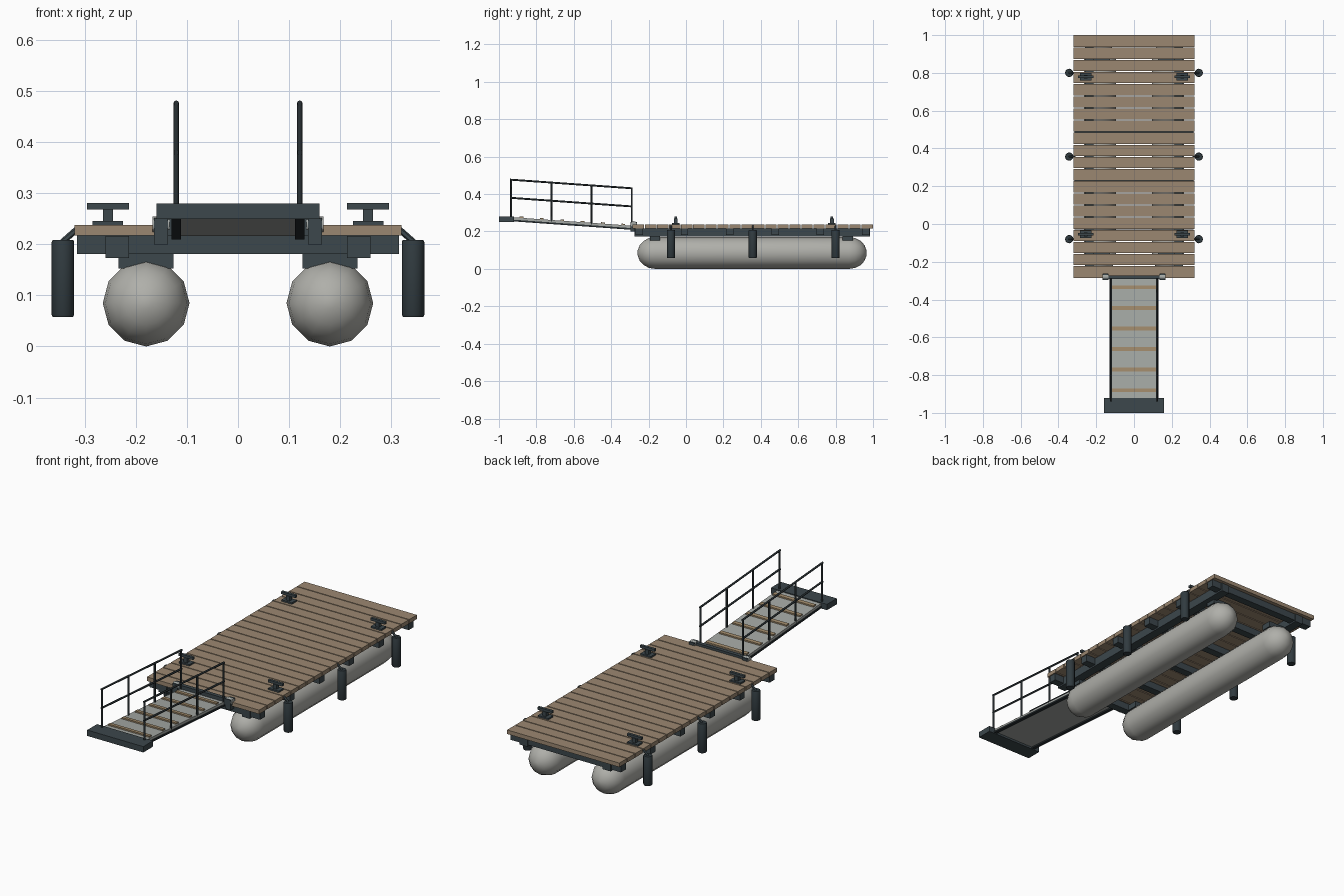
import bpy, bmesh, math
from mathutils import Vector

if "Cube" in bpy.data.objects:
    bpy.data.objects.remove(bpy.data.objects["Cube"])


def material(name, rgb):
    m = bpy.data.materials.new(name)
    m.diffuse_color = (*rgb, 1)
    m.use_nodes = True
    m.node_tree.nodes["Principled BSDF"].inputs["Base Color"].default_value = m.diffuse_color
    return m


WOOD = material("deck wood", (0.33, 0.245, 0.165))
TREAD = material("tread wood", (0.36, 0.26, 0.15))
STEEL = material("dark steel", (0.045, 0.063, 0.072))
RAIL = material("rail black", (0.022, 0.030, 0.034))
RUBBER = material("fender rubber", (0.030, 0.043, 0.050))
FLOAT = material("float grey", (0.43, 0.43, 0.40))
METAL = material("gangway metal", (0.38, 0.40, 0.38))


def add_box(bm, x0, x1, y0, y1, z0, z1):
    r = bmesh.ops.create_cube(bm, size=1)
    for v in r["verts"]:
        v.co = Vector(((x0 + x1) / 2 + v.co.x * (x1 - x0),
                       (y0 + y1) / 2 + v.co.y * (y1 - y0),
                       (z0 + z1) / 2 + v.co.z * (z1 - z0)))


def add_rod(bm, a, b, r, n=8):
    a, b = Vector(a), Vector(b)
    d = b - a
    mat = d.to_track_quat('Z', 'Y').to_matrix().to_4x4()
    mat.translation = (a + b) / 2
    bmesh.ops.create_cone(bm, cap_ends=True, segments=n, radius1=r, radius2=r,
                          depth=d.length, matrix=mat)


def add_lathe(bm, profile, n, place):
    # profile: (radius, distance along axis); place maps (u, v, axis) to a point
    rings = [[bm.verts.new(place(r * math.sin(2 * math.pi * i / n),
                                 r * math.cos(2 * math.pi * i / n), t))
              for i in range(n)] for r, t in profile]
    for p, q in zip(rings, rings[1:]):
        for i in range(n):
            bm.faces.new((p[i], p[(i + 1) % n], q[(i + 1) % n], q[i]))
    bm.faces.new(rings[0])
    bm.faces.new(rings[-1])


def finish(name, bm, mat, smooth=None):
    bmesh.ops.recalc_face_normals(bm, faces=bm.faces)
    me = bpy.data.meshes.new(name)
    bm.to_mesh(me)
    bm.free()
    me.materials.append(mat)
    ob = bpy.data.objects.new(name, me)
    bpy.context.collection.objects.link(ob)
    if smooth:
        bpy.ops.object.select_all(action='DESELECT')
        ob.select_set(True)
        bpy.context.view_layer.objects.active = ob
        bpy.ops.object.shade_smooth_by_angle(angle=math.radians(smooth))
    return ob


SIDES = (-1, 1)

# Deck planks
bm = bmesh.new()
pitch = 1.285 / 20
for i in range(20):
    y = -0.285 + i * pitch
    add_box(bm, -0.32, 0.32, y + (0.0025 if i else 0),
            y + pitch - (0.0025 if i < 19 else 0), 0.217, 0.238)
finish("deck_planks", bm, WOOD)

# Cross joists and long stringers
bm = bmesh.new()
for i in range(6):
    y = -0.25 + i * 0.242
    add_box(bm, -0.315, 0.315, y - 0.02, y + 0.02, 0.181, 0.217)
finish("cross_joists", bm, STEEL)
bm = bmesh.new()
for s in SIDES:
    add_box(bm, s * 0.237 - 0.023, s * 0.237 + 0.023, -0.275, 0.985, 0.173, 0.216)
finish("stringers", bm, STEEL)

# Saddles joining the floats to the frame
bm = bmesh.new()
for s in SIDES:
    for y in (-0.165, 0.865):
        add_box(bm, s * 0.18 - 0.054, s * 0.18 + 0.054, y - 0.027, y + 0.027, 0.153, 0.183)
finish("float_saddles", bm, STEEL)

# Twelve sided floats with domed ends
R, CAP = 0.085, 0.095
angles = [math.radians(a) for a in (8, 30, 50, 70, 90)]
profile = [(R * math.sin(a), -0.26 + CAP * (1 - math.cos(a))) for a in angles]
profile += [(R * math.sin(a), 0.967 - CAP * (1 - math.cos(a))) for a in reversed(angles)]
for s, side in zip(SIDES, ("left", "right")):
    bm = bmesh.new()
    add_lathe(bm, profile, 12, lambda u, v, t: (s * 0.18 + u, t, R + v))
    finish(side + "_float", bm, FLOAT, 40)

# Fenders and their slanted hangers
FENDER_Y = (-0.08, 0.357, 0.80)
bm = bmesh.new()
for s in SIDES:
    for y in FENDER_Y:
        add_lathe(bm, [(0.020, 0.058), (0.022, 0.062), (0.022, 0.205), (0.020, 0.209)], 12,
                  lambda u, v, t: (s * 0.343 + u, y + v, t))
finish("fenders", bm, RUBBER, 40)
bm = bmesh.new()
for s in SIDES:
    for y in FENDER_Y:
        add_rod(bm, (s * 0.312, y, 0.233), (s * 0.345, y, 0.204), 0.006, 6)
finish("fender_hangers", bm, STEEL)

# Mooring cleats
bm = bmesh.new()
for s in SIDES:
    for y in (-0.055, 0.78):
        for hx, hy, z0, z1 in ((0.03, 0.02, 0.237, 0.246),
                               (0.010, 0.010, 0.245, 0.269),
                               (0.041, 0.007, 0.268, 0.281)):
            add_box(bm, s * 0.255 - hx, s * 0.255 + hx, y - hy, y + hy, z0, z1)
finish("mooring_cleats", bm, STEEL)

# Hinge between the deck and the gangway
bm = bmesh.new()
for s in SIDES:
    add_box(bm, s * 0.151 - 0.014, s * 0.151 + 0.014, -0.297, -0.262, 0.200, 0.252)
add_box(bm, -0.16, 0.16, -0.292, -0.272, 0.216, 0.250)
finish("hinge_brackets", bm, STEEL)
bm = bmesh.new()
for s in SIDES:
    add_rod(bm, (s * 0.134, -0.28, 0.239), (s * 0.168, -0.28, 0.239), 0.016, 10)
finish("hinge_knuckles", bm, METAL, 40)

# Gangway: parts are built level, then sheared up towards the landing
SLOPE = 0.071


def finish_sloped(name, bm, mat, smooth=None):
    for v in bm.verts:
        v.co.z -= SLOPE * (v.co.y + 0.29)
    return finish(name, bm, mat, smooth)


bm = bmesh.new()
add_box(bm, -0.125, 0.125, -0.94, -0.292, 0.216, 0.231)
finish_sloped("gangway_floor", bm, METAL)

bm = bmesh.new()
for s in SIDES:
    add_box(bm, s * 0.121 - 0.009, s * 0.121 + 0.009, -0.94, -0.292, 0.209, 0.218)
finish_sloped("gangway_side_beams", bm, RAIL)

bm = bmesh.new()
for i in range(6):
    y = -0.335 - i * 0.109
    add_box(bm, -0.117, 0.117, y - 0.010, y + 0.010, 0.229, 0.238)
finish_sloped("gangway_treads", bm, TREAD)

# Handrails
for s, side in zip(SIDES, ("left", "right")):
    bm = bmesh.new()
    x = s * 0.121
    for i in range(4):
        y = -0.29 - i * 0.215
        add_rod(bm, (x, y, 0.222), (x, y, 0.432), 0.005)
    for z in (0.334, 0.431):
        add_rod(bm, (x, -0.94, z), (x, -0.285, z), 0.005)
    finish_sloped(side + "_handrail", bm, RAIL, 50)

# Landing at the shore end
bm = bmesh.new()
add_box(bm, -0.16, 0.16, -1.0, -0.92, 0.25, 0.28)
finish("shore_landing", bm, STEEL)
